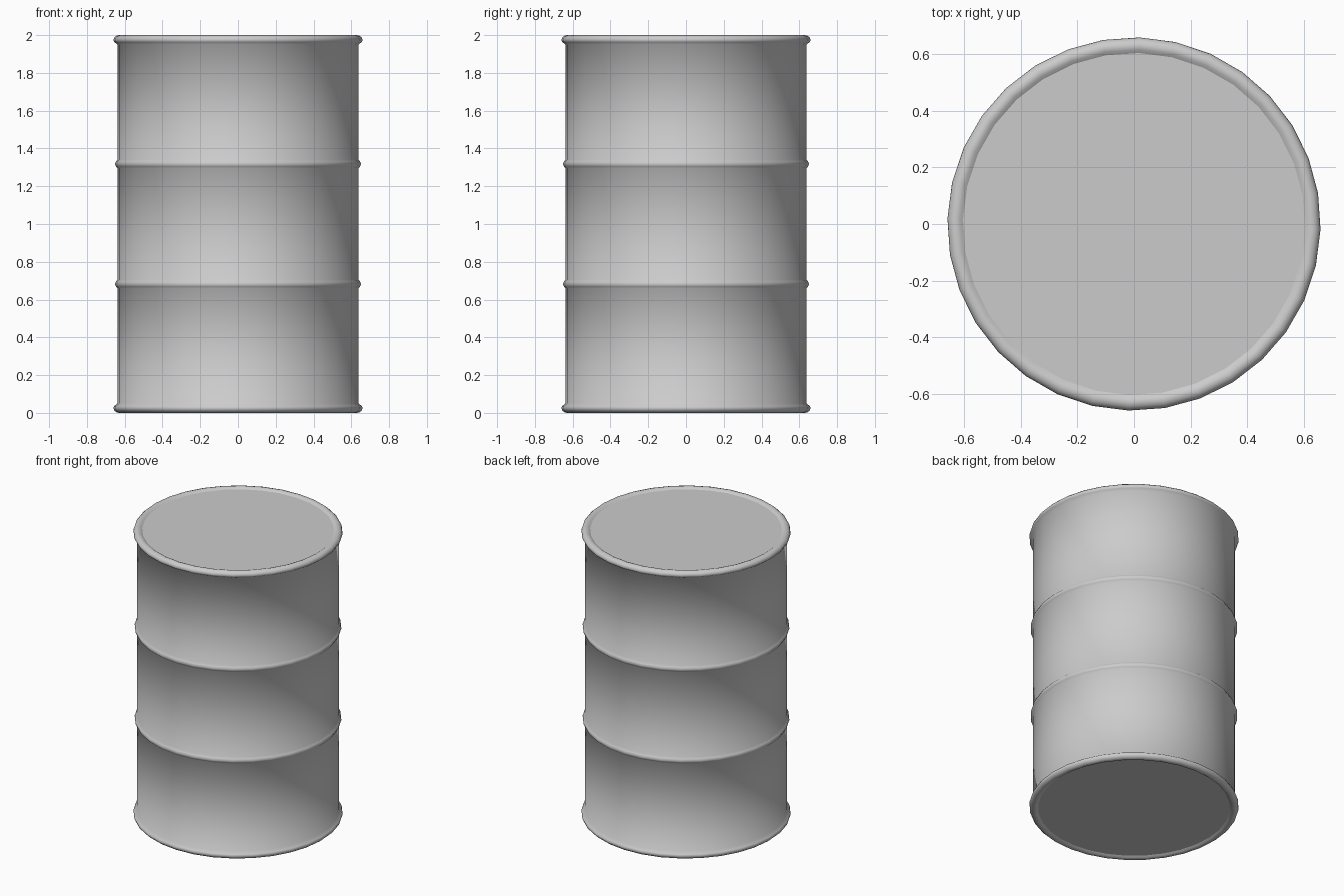
import bpy, bmesh, math

SIDES = 32
TURN = math.radians(-1.7)
BODY_R = 0.638

cube = bpy.data.objects.get("Cube")
if cube:
    bpy.data.objects.remove(cube, do_unlink=True)

grey = bpy.data.materials.new("grey_steel")
grey.use_nodes = True
colour = (0.6, 0.6, 0.6, 1)
grey.diffuse_color = colour
grey.node_tree.nodes["Principled BSDF"].inputs["Base Color"].default_value = colour


def bead(z, r, half):
    """Rounded hoop pressed out of the wall, from bottom to top."""
    return [(BODY_R, z - half), (r - 0.006, z - half * 0.6), (r, z),
            (r - 0.006, z + half * 0.6), (BODY_R, z + half)]


# Half profile of the lower end: recessed panel, rolled rim
rim = [(0.605, 0.012), (0.617, 0.004), (0.63, 0.0), (0.645, 0.004),
       (0.656, 0.014), (0.66, 0.026), (0.655, 0.037), (BODY_R, 0.05)]
profile = rim + bead(0.682, 0.652, 0.023) + bead(1.318, 0.652, 0.023)
profile += [(r, 2 - z) for r, z in reversed(rim)]

# Revolve the profile into the drum shell
bm = bmesh.new()
rings = []
for r, z in profile:
    angles = [TURN + math.tau * i / SIDES for i in range(SIDES)]
    rings.append([bm.verts.new((r * math.cos(a), r * math.sin(a), z)) for a in angles])
for low, high in zip(rings, rings[1:]):
    for i in range(SIDES):
        j = (i + 1) % SIDES
        bm.faces.new((low[i], low[j], high[j], high[i]))

# Flat bottom and lid
bm.faces.new(list(reversed(rings[0])))
bm.faces.new(rings[-1])

mesh = bpy.data.meshes.new("drum")
bm.to_mesh(mesh)
bm.free()
mesh.materials.append(grey)
drum = bpy.data.objects.new("drum", mesh)
bpy.context.collection.objects.link(drum)

# Smooth shading throughout, with flat end panels
bpy.context.view_layer.objects.active = drum
drum.select_set(True)
bpy.ops.object.shade_smooth_by_angle(angle=math.radians(75))
for face in mesh.polygons:
    if len(face.vertices) > 4:
        face.use_smooth = False
